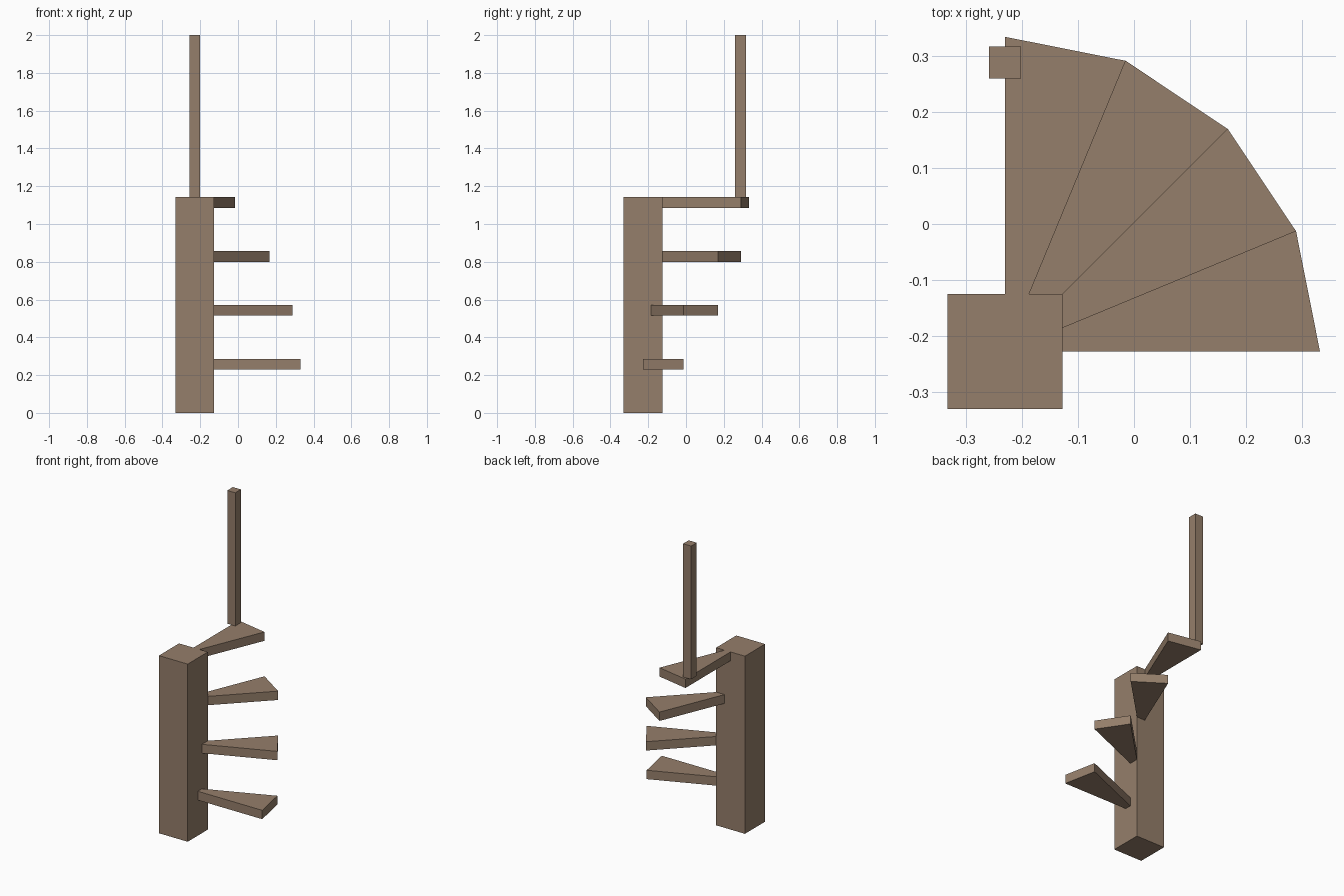
import bpy, bmesh
from math import cos, sin, radians
from mathutils import Vector

cube = bpy.data.objects.get("Cube")
if cube:
    bpy.data.objects.remove(cube, do_unlink=True)

wood = bpy.data.materials.new("brown_wood")
wood.use_nodes = True
colour = (0.30, 0.21, 0.145, 1)
wood.diffuse_color = colour
wood.node_tree.nodes["Principled BSDF"].inputs["Base Color"].default_value = colour

AXIS = Vector((-0.2295, -0.2275))   # centre of the column
HALF = 0.1025                       # half the column width
RADIUS = 0.561                      # outer reach of the treads
STEPS = 4
RISE = 2 / 7
THICK = 0.057


def prism(name, outline, bottom, top):
    """Extrude a counter-clockwise outline straight up."""
    bm = bmesh.new()
    base = bm.faces.new([bm.verts.new((x, y, bottom)) for x, y in outline])
    grown = bmesh.ops.extrude_face_region(bm, geom=[base], use_keep_orig=True)
    upper = [v for v in grown["geom"] if isinstance(v, bmesh.types.BMVert)]
    bmesh.ops.translate(bm, verts=upper, vec=(0, 0, top - bottom))
    bmesh.ops.recalc_face_normals(bm, faces=bm.faces)
    mesh = bpy.data.meshes.new(name)
    bm.to_mesh(mesh)
    bm.free()
    mesh.materials.append(wood)
    obj = bpy.data.objects.new(name, mesh)
    bpy.context.collection.objects.link(obj)
    return obj


def square(centre, half):
    return [(centre.x + half * i, centre.y + half * j)
            for i, j in ((-1, -1), (1, -1), (1, 1), (-1, 1))]


# Central column
prism("column", square(AXIS, HALF), 0, STEPS * RISE)

# Wedge treads winding a quarter turn, each starting at the column face
for k in range(STEPS):
    rays = [Vector((cos(a), sin(a)))
            for a in (radians(90 / STEPS * (k + n)) for n in (0, 1))]
    inner = [AXIS + r * HALF / max(r) for r in rays]
    outer = [AXIS + r * RADIUS for r in rays]
    top = (k + 1) * RISE
    prism(f"tread_{k + 1}", [inner[0], outer[0], outer[1], inner[1]],
          top - THICK, top)

# Newel post on the edge of the top tread
prism("newel_post", square(Vector((AXIS.x, 0.288)), THICK / 2), STEPS * RISE, 2)
